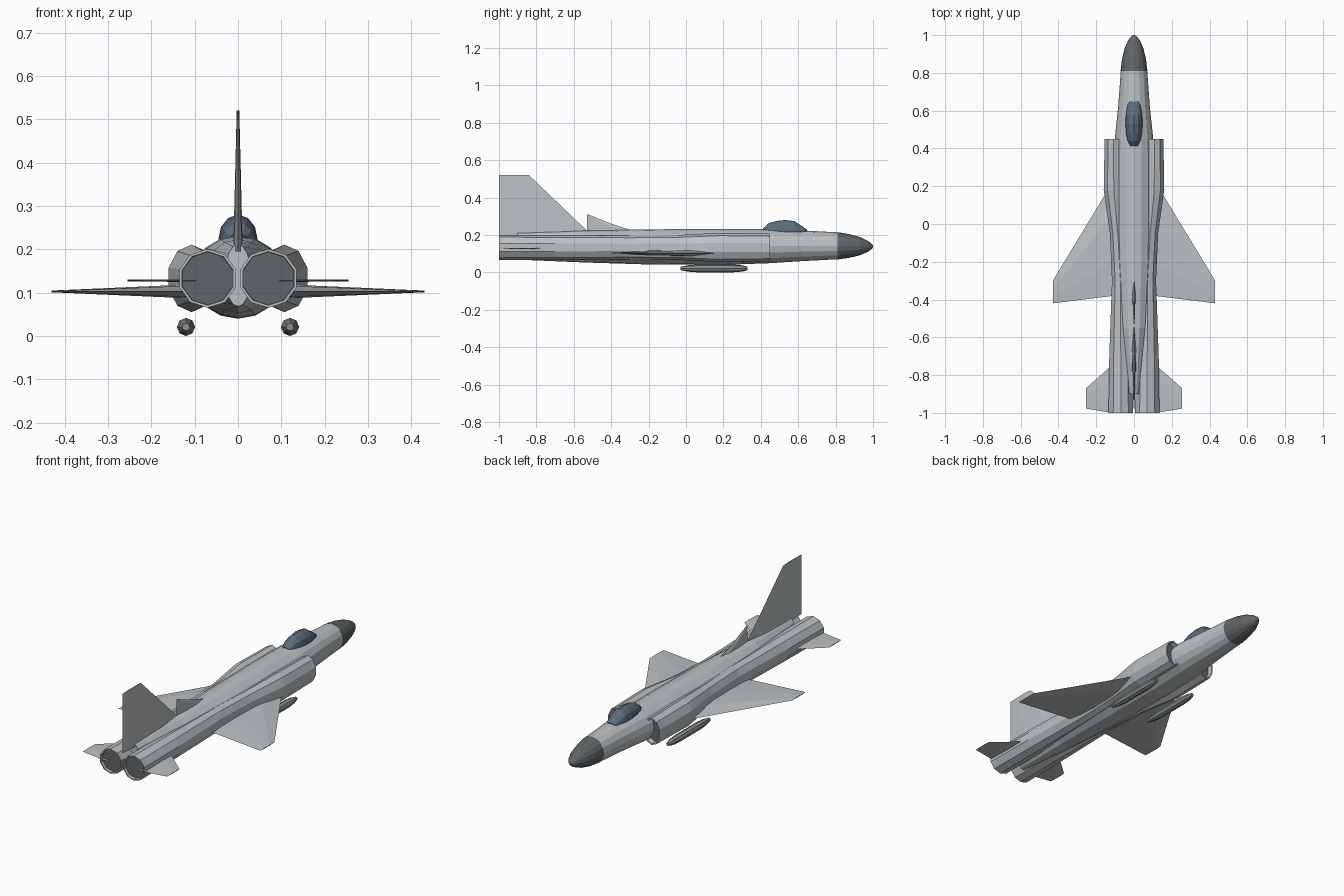
import bpy, bmesh, math


def material(name, rgb):
    m = bpy.data.materials.new(name)
    m.diffuse_color = (*rgb, 1)
    return m


GREY = material("airframe_grey", (0.50, 0.53, 0.55))
DARK = material("dark", (0.12, 0.13, 0.135))
GLASS = material("tinted_glass", (0.11, 0.15, 0.20))
STORE = material("store_grey", (0.25, 0.27, 0.28))


def skin(name, rings, mats, mirror=False):
    """Join rings of points into a closed skin; caps use the last material."""
    bm = bmesh.new()
    loops = [[bm.verts.new(p) for p in ring] for ring in rings]
    n = len(loops[0])
    for a, b in zip(loops, loops[1:]):
        for i in range(n):
            j = (i + 1) % n
            bm.faces.new((a[i], a[j], b[j], b[i]))
    for cap in (loops[0], loops[-1]):
        bm.faces.new(cap).material_index = len(mats) - 1
    bmesh.ops.recalc_face_normals(bm, faces=bm.faces)
    mesh = bpy.data.meshes.new(name)
    bm.to_mesh(mesh)
    bm.free()
    for m in mats:
        mesh.materials.append(m)
    ob = bpy.data.objects.new(name, mesh)
    bpy.context.collection.objects.link(ob)
    if mirror:
        mod = ob.modifiers.new("mirror", 'MIRROR')
        mod.use_mirror_merge = False
    return ob


def oval(n, y, cx, rx, cz, rz):
    """Oval ring across the y axis with one corner at the top."""
    angles = [math.pi / 2 + 2 * math.pi * i / n for i in range(n)]
    return [(cx + rx * math.cos(a), y, cz + rz * math.sin(a)) for a in angles]


def body(name, n, stations, mats, mirror=False):
    return skin(name, [oval(n, *s) for s in stations], mats, mirror)


def blade(name, stations, axis, offset, mirror=False):
    """Thin aerofoil from (span, leading y, trailing y, half thickness)."""
    rings = []
    for span, lead, trail, t in stations:
        ring = []
        for f, h in ((0, 0), (.3, t), (.7, t * .8), (1, 0), (.7, -t * .8), (.3, -t)):
            y = lead + (trail - lead) * f
            ring.append((span, y, offset + h) if axis == 'x' else (offset + h, y, span))
        rings.append(ring)
    return skin(name, rings, [GREY], mirror)


# Fuselage, tapering away between the engines
body("fuselage", 16, [
    (0.81, 0, 0.070, 0.142, 0.072),
    (0.62, 0, 0.084, 0.142, 0.082),
    (0.45, 0, 0.102, 0.140, 0.091),
    (0.20, 0, 0.106, 0.136, 0.096),
    (-0.20, 0, 0.102, 0.136, 0.094),
    (-0.55, 0, 0.080, 0.138, 0.085),
    (-0.90, 0, 0.030, 0.140, 0.072)], [GREY])

# Nose cone
body("nose_cone", 16, [
    (0.81, 0, 0.071, 0.142, 0.073),
    (0.87, 0, 0.064, 0.141, 0.064),
    (0.93, 0, 0.050, 0.140, 0.049),
    (0.975, 0, 0.030, 0.139, 0.028),
    (0.995, 0, 0.013, 0.139, 0.012),
    (1.00, 0, 0.004, 0.139, 0.004)], [DARK])

# Intake and engine tubes, with recessed dark ends
body("engine_nacelle", 10, [
    (0.42, 0.108, 0.043, 0.133, 0.065),
    (0.45, 0.108, 0.044, 0.133, 0.067),
    (0.45, 0.108, 0.050, 0.133, 0.074),
    (0.18, 0.107, 0.056, 0.133, 0.078),
    (-0.05, 0.086, 0.044, 0.133, 0.066),
    (-0.30, 0.072, 0.047, 0.133, 0.064),
    (-0.70, 0.070, 0.064, 0.133, 0.067),
    (-1.00, 0.070, 0.068, 0.133, 0.068),
    (-1.00, 0.070, 0.062, 0.133, 0.062),
    (-0.985, 0.070, 0.061, 0.133, 0.061)], [GREY, DARK], mirror=True)

# Canopy
body("canopy", 12, [
    (0.412, 0, 0.020, 0.225, 0.010),
    (0.44, 0, 0.034, 0.225, 0.036),
    (0.48, 0, 0.042, 0.225, 0.049),
    (0.53, 0, 0.045, 0.225, 0.055),
    (0.58, 0, 0.043, 0.225, 0.049),
    (0.63, 0, 0.034, 0.222, 0.018),
    (0.648, 0, 0.022, 0.220, 0.007)], [GLASS])

# Wings and tailplanes
blade("wing", [(0.09, 0.26, -0.378, 0.017), (0.43, -0.30, -0.42, 0.002)],
      'x', 0.103, mirror=True)
blade("tailplane", [(0.09, -0.725, -0.998, 0.003), (0.13, -0.76, -0.998, 0.003),
                    (0.255, -0.87, -0.977, 0.002)], 'x', 0.128, mirror=True)

# Tail fin and dorsal fin
blade("tail_fin", [(0.195, -0.50, -1.0, 0.011), (0.52, -0.84, -1.0, 0.003)], 'z', 0)
blade("dorsal_fin", [(0.215, -0.26, -0.53, 0.008), (0.26, -0.40, -0.53, 0.006),
                     (0.31, -0.524, -0.53, 0.002)], 'z', 0)

# Underwing pods
body("pod", 8, [
    (-0.03, 0.12, 0.009, 0.021, 0.009),
    (0.01, 0.12, 0.017, 0.021, 0.017),
    (0.06, 0.12, 0.021, 0.021, 0.021),
    (0.25, 0.12, 0.021, 0.021, 0.021),
    (0.30, 0.12, 0.017, 0.021, 0.017),
    (0.33, 0.12, 0.009, 0.021, 0.009)], [STORE], mirror=True)
